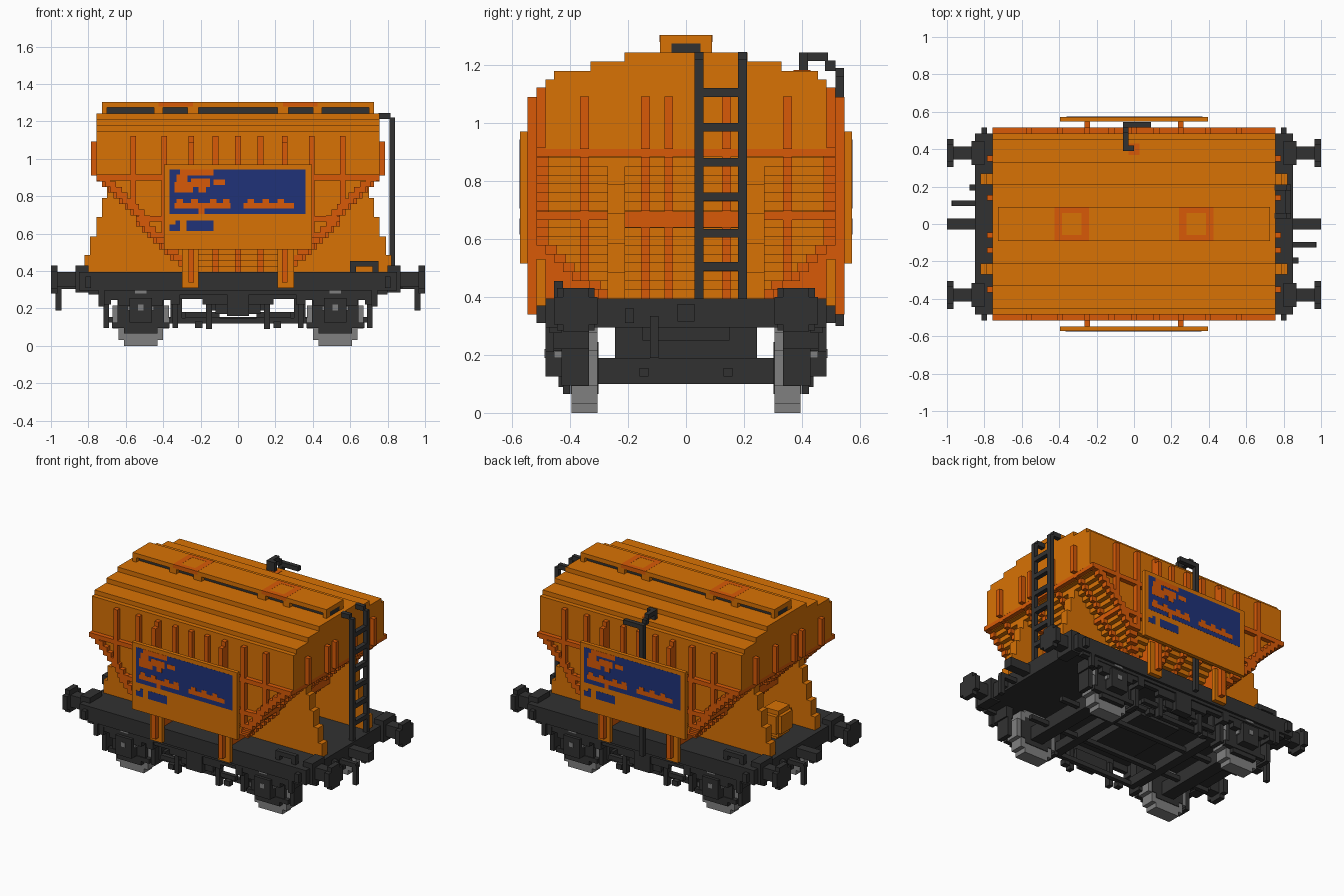
import bpy, bmesh
from mathutils import Matrix, Vector

if "Cube" in bpy.data.objects:
    bpy.data.objects.remove(bpy.data.objects["Cube"])


def material(name, rgb):
    m = bpy.data.materials.new(name)
    m.diffuse_color = (*rgb, 1)
    m.use_nodes = True
    bsdf = next(n for n in m.node_tree.nodes if n.type == 'BSDF_PRINCIPLED')
    bsdf.inputs["Base Color"].default_value = (*rgb, 1)
    bsdf.inputs["Roughness"].default_value = 0.8
    return m


ORANGE = material("body orange", (0.69, 0.168, 0.0015))
RED = material("rib red orange", (0.69, 0.102, 0.002))
DARK = material("chassis dark grey", (0.031, 0.031, 0.031))
GREY = material("wheel grey", (0.215, 0.215, 0.215))
BLUE = material("panel blue", (0.014, 0.032, 0.19))


def build(name, mat, boxes):
    """One object from boxes given as x0, x1, y0, y1, z0, z1."""
    bm = bmesh.new()
    for x0, x1, y0, y1, z0, z1 in boxes:
        size = Matrix.Diagonal((abs(x1 - x0), abs(y1 - y0), abs(z1 - z0), 1))
        mid = Vector(((x0 + x1) / 2, (y0 + y1) / 2, (z0 + z1) / 2))
        bmesh.ops.create_cube(bm, size=1, matrix=Matrix.Translation(mid) @ size)
    me = bpy.data.meshes.new(name)
    bm.to_mesh(me)
    bm.free()
    me.materials.append(mat)
    ob = bpy.data.objects.new(name, me)
    bpy.context.collection.objects.link(ob)


def mx(boxes):
    return boxes + [(-b[1], -b[0], *b[2:]) for b in boxes]


def my(boxes):
    return boxes + [(b[0], b[1], -b[3], -b[2], b[4], b[5]) for b in boxes]


def turn(boxes):
    """Add a copy turned half a turn about z."""
    return boxes + [(-b[1], -b[0], -b[3], -b[2], b[4], b[5]) for b in boxes]


# Hopper half-length and half-width at a height
V = 0.0303
def hx(z):
    return 0.757 if z > 0.93 else 0.757 - round((0.93 - z) * 0.92 / V) * V

def hy(z):
    return 0.485 if z > 0.58 else 0.485 - round((0.58 - z) * 1.2 / V) * V

layers = [(0.395 + i * V, 0.395 + (i + 1) * V) for i in range(24)]
mid = lambda a: (a[0] + a[1]) / 2

# Stepped hopper body and rounded roof
body = []
for a in layers:
    x, y = hx(mid(a)), hy(mid(a))
    body.append((-x, x, -y, y, *a))
build("hopper_body", ORANGE, body)
build("roof", ORANGE, [(-0.757, 0.757, -y, y, z0, z1) for y, z0, z1 in
      ((0.485, 1.09, 1.15), (0.455, 1.15, 1.18), (0.33, 1.18, 1.212), (0.212, 1.212, 1.243))])

# Roof walkway with dark gap, supports and hatches
build("walkway_gap", DARK, [(-0.725, 0.725, -0.06, 0.06, 1.243, 1.274)])
build("walkway_cover", ORANGE, [(-0.727, 0.727, -0.09, 0.09, 1.274, 1.303)]
      + my(mx([(a, b, 0.05, 0.09, 1.243, 1.274) for a, b in ((0.21, 0.27), (0.40, 0.45), (0.70, 0.727))])))
build("hatch_rims", RED, mx(
    [(0.24, 0.28, -0.091, 0.091, 1.28, 1.304), (0.385, 0.425, -0.091, 0.091, 1.28, 1.304)]
    + my([(0.28, 0.385, 0.06, 0.091, 1.28, 1.304)])))
build("roof_valve", RED, [(-0.03, 0.03, 0.37, 0.43, 1.175, 1.182)])

# Ribs that follow the stepped hopper, corner frames and belts
side, ends, corners, belts = [], [], [], []
for a in layers:
    x, y, z = hx(mid(a)), hy(mid(a)), mid(a)
    for c in (0, 0.12, 0.25, 0.395, 0.56):
        if c < x:
            side += my([(s * c - 0.015, s * c + 0.015, y - 0.04, y + 0.03, *a) for s in (1, -1)])
    for c in (-0.35, -0.14, -0.06, 0.14, 0.35):
        if abs(c) < y and z < 1.09:
            ends += mx([(x - 0.04, x + 0.03, c - 0.015, c + 0.015, *a)])
    if z < 0.91:
        corners += my(mx([(x - 0.045, x + 0.015, y - 0.01, y + 0.03, *a)]))
for z0, z1 in ((0.885, 0.915), (0.665, 0.695)):
    x, y = hx((z0 + z1) / 2) + 0.03, hy(z0) + 0.03
    belts.append((-x, x, -y, y, z0, z1))
belts += mx([(0.45, hx(0.68) + 0.03, -0.21, 0.21, 0.64, 0.695)])
build("side_ribs", RED, side)
build("end_ribs", RED, ends)
build("corner_frames", RED, corners)
build("belts", RED, belts)

# Main side posts that carry the panels, with lower webs and feet
build("side_posts", RED, my(mx([(0.235, 0.265, 0.485, 0.547, 0.34, 1.09),
                                (0.235, 0.265, 0.27, 0.515, 0.395, 0.59)])))
build("post_feet", ORANGE, my(mx([(0.21, 0.235, 0.485, 0.515, 0.31, 0.53), (0.265, 0.30, 0.485, 0.515, 0.31, 0.53),
                                  (0.235, 0.265, 0.485, 0.515, 0.31, 0.34)])))

# Stepped end gussets and box on the end platform
build("end_gussets", ORANGE, my(mx([(0.2, x, 0.21, 0.27, z0, z1) for x, z0, z1 in (
    (0.82, 0.395, 0.485), (0.79, 0.485, 0.585), (0.757, 0.585, 0.69),
    (0.727, 0.69, 0.79), (0.70, 0.79, 0.85))])))
build("end_box", ORANGE, [(-0.757, -0.61, -0.06, 0.06, 0.455, 0.575), (-0.735, -0.63, -0.085, 0.085, 0.455, 0.575),
                          (-0.735, -0.63, -0.06, 0.06, 0.425, 0.605), (-0.70, -0.64, -0.03, 0.03, 0.395, 0.43)])

# Side panels with blue field and plain painted marks
build("sign_panels", ORANGE, my([(-0.395, 0.395, 0.547, 0.573, 0.515, 0.97)]))
F = (-0.5738, -0.572)
build("panel_blue_fields", BLUE, turn([(-0.365, 0.36, *F, 0.705, 0.943),
      (-0.275, -0.13, *F, 0.615, 0.67), (-0.365, -0.31, *F, 0.615, 0.65), (-0.335, -0.31, *F, 0.65, 0.67)]))
G = (-0.5746, -0.573)
marks = [(-0.34, -0.04, 0.735, 0.765), (0.03, 0.30, 0.735, 0.765), (-0.21, -0.18, 0.705, 0.735),
         (-0.34, -0.24, 0.82, 0.875), (-0.33, -0.27, 0.875, 0.915), (-0.31, -0.13, 0.91, 0.943),
         (-0.25, -0.15, 0.85, 0.895), (-0.13, -0.07, 0.86, 0.89), (-0.21, -0.17, 0.82, 0.85)]
marks += [(x, x + 0.035, 0.765, 0.785) for x in (-0.33, -0.25, -0.15, -0.08, 0.05, 0.13, 0.21)]
build("panel_marks", RED, turn([(a, b, *G, c, d) for a, b, c, d in marks]))

# Chassis deck, end beams and side frames
build("deck", DARK, [(-0.85, 0.85, -0.485, 0.485, 0.295, 0.395)])
build("frame_lips", DARK, my([(-0.80, 0.80, 0.43, 0.47, 0.275, 0.30)])
      + my(mx([(0.785, 0.815, 0.485, 0.515, 0.31, 0.37)])))
build("deck_handles", DARK, turn([(0.60, 0.75, -0.455, -0.425, 0.425, 0.455),
      (0.60, 0.63, -0.455, -0.425, 0.395, 0.425), (0.72, 0.75, -0.455, -0.425, 0.395, 0.425)]))

# Buffers, couplings and hanging hoses
build("buffers", DARK, my(mx([(0.84, 0.97, 0.345, 0.415, 0.315, 0.395), (0.965, 1.0, 0.335, 0.425, 0.28, 0.43),
      (0.965, 1.0, 0.305, 0.455, 0.305, 0.40), (0.80, 0.87, 0.315, 0.445, 0.285, 0.43)])))
build("couplings", DARK, mx([(0.78, 1.0, -0.03, 0.03, 0.315, 0.375)]))
build("hoses", DARK, turn([(0.84, 0.97, -0.125, -0.095, 0.305, 0.335), (0.945, 0.975, -0.125, -0.095, 0.19, 0.32),
      (0.84, 0.88, -0.21, -0.18, 0.31, 0.36)]))
build("step_hangers", DARK, my(mx([(0.715, 0.745, 0.455, 0.485, 0.21, 0.30)])))

# Wheels built in stepped rows, with dark hubs and axles
rows = (0.09, 0.12, 0.12, 0.15, 0.15, 0.15, 0.15, 0.12, 0.12, 0.09)
W = 0.52
build("wheels", GREY, my(mx([(W - h, W + h, 0.305, 0.395, i * 0.031, (i + 1) * 0.031) for i, h in enumerate(rows)])))
build("wheel_hubs", DARK, my(mx([(W - 0.09, W + 0.09, 0.301, 0.399, 0.065, 0.245),
                                 (W - 0.12, W + 0.12, 0.301, 0.399, 0.095, 0.215)])))
build("axles", DARK, mx([(W - 0.045, W + 0.045, -0.42, 0.42, 0.10, 0.19)]))

# Axle boxes, leaf springs and guard irons
susp = [(W - 0.06, W + 0.06, 0.40, 0.485, 0.125, 0.255), (W - 0.09, W + 0.09, 0.40, 0.425, 0.065, 0.10),
        (W - 0.155, W + 0.155, 0.40, 0.43, 0.095, 0.125), (W - 0.12, W + 0.12, 0.40, 0.465, 0.215, 0.245),
        (W - 0.18, W + 0.18, 0.42, 0.465, 0.245, 0.275), (W - 0.125, W + 0.125, 0.40, 0.425, 0.12, 0.30)]
for x in (W - 0.185, W + 0.185):
    susp += [(x - 0.025, x + 0.025, 0.335, 0.47, 0.22, 0.30), (x - 0.015, x + 0.015, 0.335, 0.43, 0.095, 0.25)]
build("suspension", DARK, my(mx(susp)))
build("axle_caps", GREY, my(mx([(W - 0.015, W + 0.015, 0.425, 0.488, 0.19, 0.22),
                                (W - 0.03, W + 0.03, 0.465, 0.475, 0.28, 0.30),
                                (W - 0.07, W + 0.07, 0.425, 0.455, 0.19, 0.214)])))

# Brake gear and underframe
build("underframe", DARK, [(-0.15, 0.15, -0.245, 0.245, 0.19, 0.30), (-0.19, 0.19, -0.15, 0.15, 0.25, 0.30)]
      + my([(-0.06, 0.06, 0.42, 0.47, 0.16, 0.30), (-0.19, 0.19, 0.42, 0.46, 0.22, 0.30),
            (-0.12, 0.12, 0.40, 0.44, 0.17, 0.25),
            (-0.31, 0.31, 0.43, 0.46, 0.25, 0.30), (-0.38, 0.38, 0.36, 0.39, 0.12, 0.15)])
      + mx([(0.28, 0.34, -0.38, 0.38, 0.12, 0.18)]))
build("brake_rods", DARK, my([(-0.70, 0.70, 0.13, 0.16, 0.125, 0.155)]
      + mx([(0.14, 0.17, 0.40, 0.44, 0.09, 0.25), (0.30, 0.36, 0.335, 0.39, 0.15, 0.30),
            (0.10, 0.28, 0.40, 0.43, 0.15, 0.18), (0.19, 0.23, 0.38, 0.42, 0.095, 0.13)])))

# End ladder
ladder = [(0.81, 0.84, y, y + 0.03, 0.395, 1.22) for y in (0.03, 0.18)]
ladder += [(0.75, 0.815, y, y + 0.03, 1.213, 1.245) for y in (0.03, 0.18)]
ladder += [(0.81, 0.84, 0.03, 0.21, z - 0.015, z + 0.015) for z in (0.505, 0.62, 0.745, 0.865, 0.985, 1.105)]
build("ladder", DARK, ladder)

# Valve pipe over the rear edge of the roof
build("valve_pipe", DARK, [(-0.06, 0.0, 0.39, 0.42, 1.18, 1.243), (-0.06, -0.03, 0.39, 0.49, 1.213, 1.243),
      (-0.06, -0.03, 0.48, 0.515, 1.18, 1.215), (-0.06, 0.09, 0.515, 0.545, 1.16, 1.19),
      (-0.06, -0.03, 0.515, 0.545, 0.30, 1.19)])
